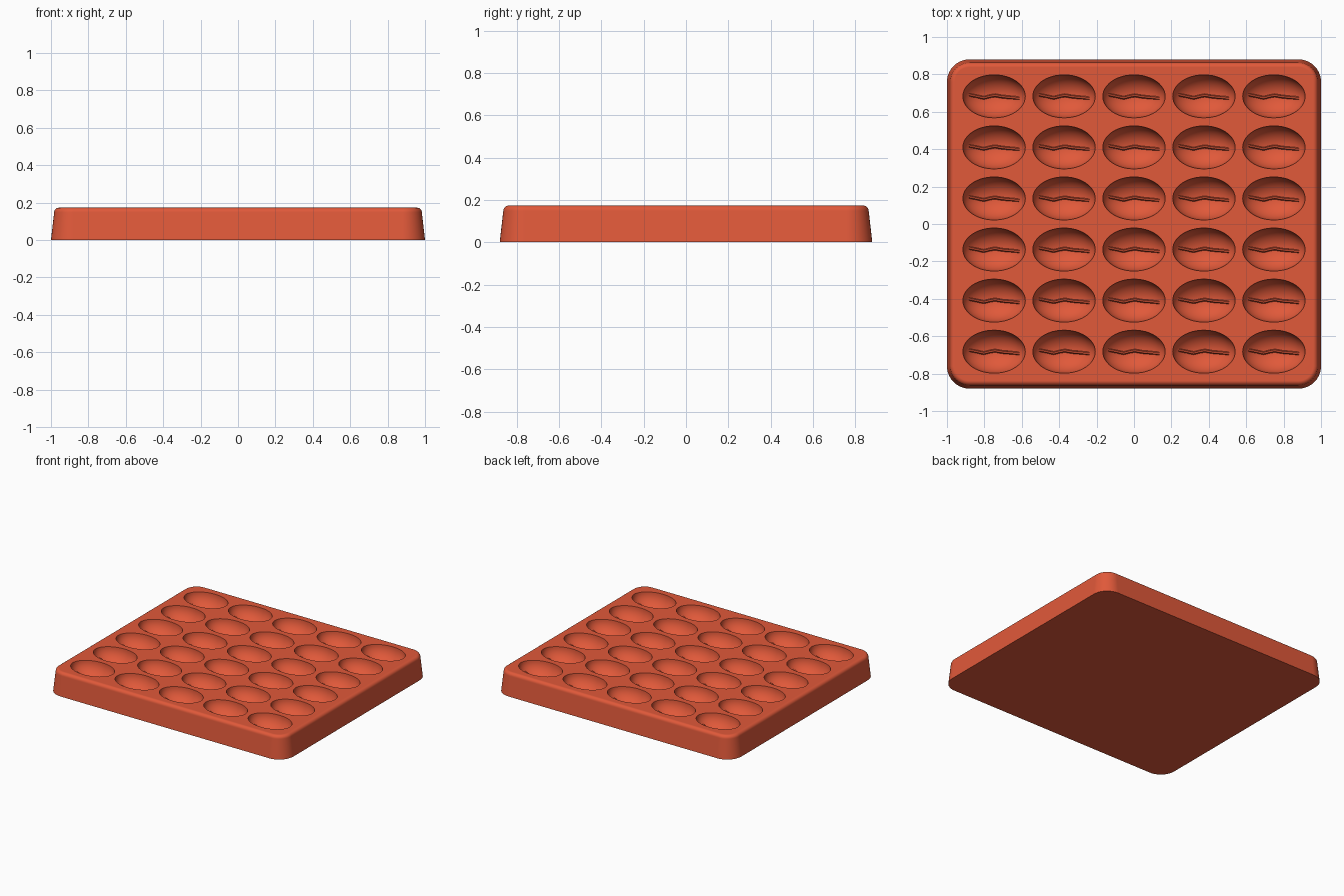
import bpy, bmesh, math
from mathutils import Vector

if "Cube" in bpy.data.objects:
    bpy.data.objects.remove(bpy.data.objects["Cube"], do_unlink=True)

terracotta = bpy.data.materials.new("terracotta red")
terracotta.use_nodes = True
colour = (0.75, 0.10, 0.042, 1)
terracotta.diffuse_color = colour
terracotta.node_tree.nodes["Principled BSDF"].inputs["Base Color"].default_value = colour

HEIGHT = 0.173
BOWL = Vector((0.167, 0.115, 0.115))
CENTRES = [((c - 2) * 0.374, (r - 2.5) * 0.273) for c in range(5) for r in range(6)]


def make_object(name, bm):
    bmesh.ops.recalc_face_normals(bm, faces=bm.faces[:])
    mesh = bpy.data.meshes.new(name)
    bm.to_mesh(mesh)
    bm.free()
    mesh.materials.append(terracotta)
    obj = bpy.data.objects.new(name, mesh)
    bpy.context.collection.objects.link(obj)
    return obj


def smooth(obj, degrees):
    bpy.ops.object.select_all(action='DESELECT')
    obj.select_set(True)
    bpy.context.view_layer.objects.active = obj
    bpy.ops.object.shade_smooth_by_angle(angle=math.radians(degrees))


def bridge(bm, rings):
    for a, b in zip(rings, rings[1:]):
        for i in range(len(a)):
            j = (i + 1) % len(a)
            bm.faces.new((a[i], a[j], b[j], b[i]))
    bm.faces.new(rings[0][::-1])
    bm.faces.new(rings[-1])


def rounded_ring(bm, inset, z, steps=10):
    radius = 0.12 - inset
    ring = []
    for q, (sx, sy) in enumerate([(1, 1), (-1, 1), (-1, -1), (1, -1)]):
        for k in range(steps + 1):
            a = math.pi / 2 * (q + k / steps)
            ring.append(bm.verts.new((sx * 0.88 + radius * math.cos(a),
                                      sy * 0.76 + radius * math.sin(a), z)))
    return ring


# Tray: tapered sides with a rounded upper edge
bm = bmesh.new()
rings = [rounded_ring(bm, 0, 0)]
edge = 0.025
for k in range(7):
    a = math.pi / 2 * k / 6
    rings.append(rounded_ring(bm, 0.017 + edge * (1 - math.cos(a)),
                              HEIGHT - edge + edge * math.sin(a)))
bridge(bm, rings)
tray = make_object("mould_tray", bm)

# Bowl cutters: one ellipsoid for every cavity
bm = bmesh.new()
for x, y in CENTRES:
    made = bmesh.ops.create_uvsphere(bm, u_segments=48, v_segments=24, radius=1)
    for v in made["verts"]:
        v.co = Vector((v.co.x * BOWL.x + x, v.co.y * BOWL.y + y, v.co.z * BOWL.z + HEIGHT + 0.0004))
cutter = make_object("cavity_cutter", bm)
cutter.hide_render = True

cut = tray.modifiers.new("cavities", 'BOOLEAN')
cut.operation = 'DIFFERENCE'
cut.solver = 'EXACT'
cut.object = cutter
bpy.context.view_layer.update()
result = bpy.data.meshes.new_from_object(tray.evaluated_get(bpy.context.evaluated_depsgraph_get()))
tray.modifiers.clear()
tray.data = result
bpy.data.objects.remove(cutter, do_unlink=True)
smooth(tray, 30)
tray.modifiers.new("clean shading", 'WEIGHTED_NORMAL').keep_sharp = True

# Crease ridges: wavy tapered fins along every cavity floor
WAVE = [(-0.135, 0.009), (-0.095, 0.001), (-0.055, -0.008), (-0.02, 0.001),
        (0.005, 0.005), (0.045, -0.002), (0.09, -0.006), (0.135, -0.011)]
PROFILE = [(-0.011, -0.008), (-0.004, 1), (0.004, 1), (0.011, -0.008)]
bm = bmesh.new()
for cx, cy in CENTRES:
    rings = []
    for x, y in WAVE:
        floor = HEIGHT - BOWL.z * math.sqrt(1 - (x / BOWL.x) ** 2 - (y / BOWL.y) ** 2)
        rise = 0.008 + 0.018 * (1 - (x / 0.135) ** 2)
        rings.append([bm.verts.new((cx + x, cy + y + dy, floor + (rise if h == 1 else h)))
                      for dy, h in PROFILE])
    bridge(bm, rings)
smooth(make_object("crease_ridges", bm), 30)
